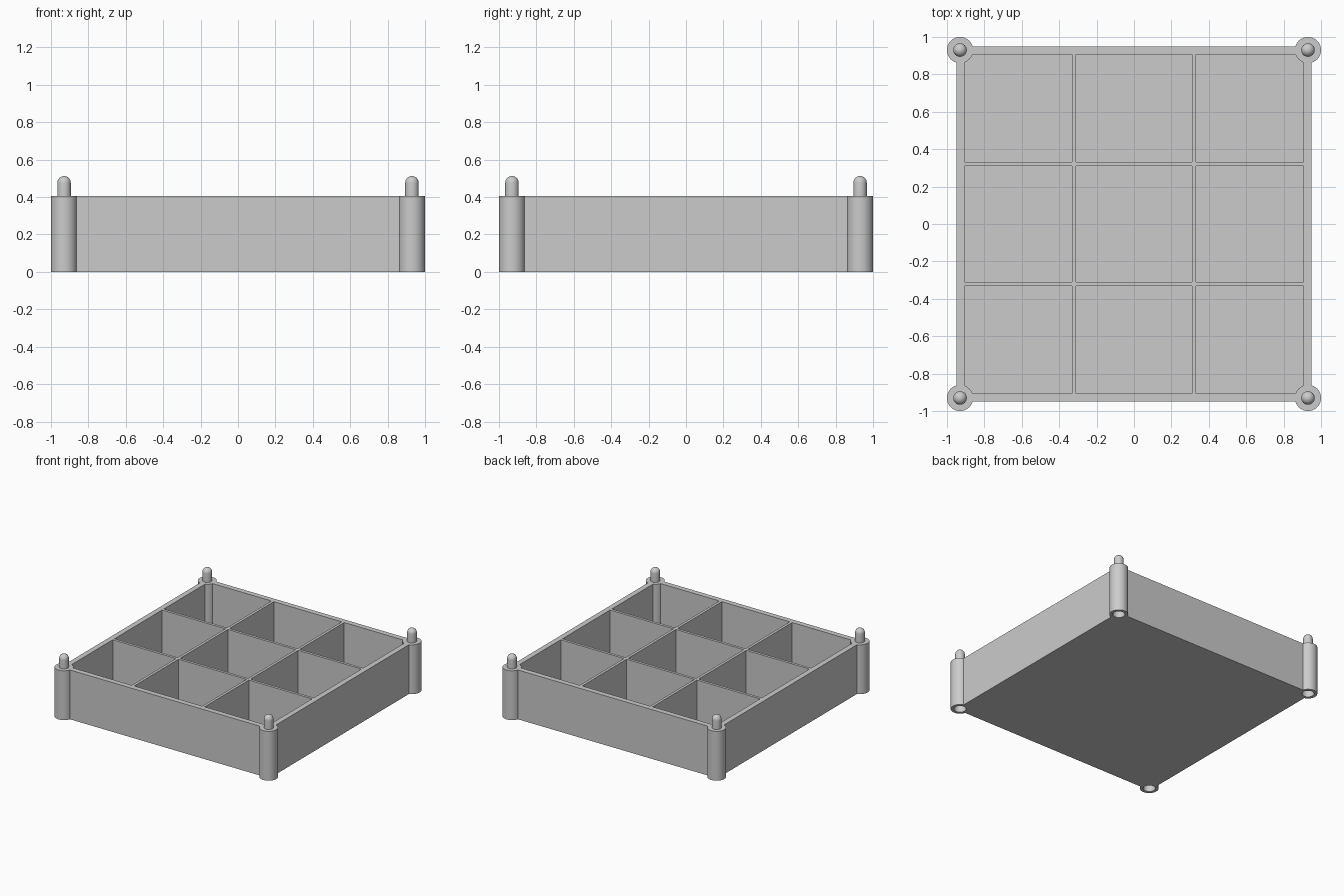
import bpy, bmesh, math
from mathutils import Matrix, Vector

cube = bpy.data.objects.get("Cube")
if cube:
    bpy.data.objects.remove(cube, do_unlink=True)

HEIGHT, FLOOR = 0.405, 0.04
OUTER, INNER = 0.95, 0.906
DIVIDER, HALF_DIVIDER = 0.32, 0.011
POST, POST_R, PIN_R, SOCKET_R = 0.93, 0.07, 0.036, 0.046
PIN_TOP, SOCKET_DEPTH = 0.512, 0.12

grey = bpy.data.materials.new("light grey plastic")
grey.use_nodes = True
grey.diffuse_color = (0.6, 0.6, 0.6, 1)
grey.node_tree.nodes["Principled BSDF"].inputs["Base Color"].default_value = (0.6, 0.6, 0.6, 1)


def make_object(name, bm):
    bmesh.ops.recalc_face_normals(bm, faces=bm.faces)
    mesh = bpy.data.meshes.new(name)
    bm.to_mesh(mesh)
    bm.free()
    mesh.materials.append(grey)
    obj = bpy.data.objects.new(name, mesh)
    bpy.context.collection.objects.link(obj)
    return obj


def add_box(bm, low, high):
    low, high = Vector(low), Vector(high)
    matrix = Matrix.Translation((low + high) / 2) @ Matrix.Diagonal((*(high - low), 1))
    bmesh.ops.create_cube(bm, size=1, matrix=matrix)


def cut(target, cutter):
    cutter.hide_render = True
    mod = target.modifiers.new(cutter.name, 'BOOLEAN')
    mod.operation = 'DIFFERENCE'
    mod.solver = 'EXACT'
    mod.object = cutter
    bpy.context.view_layer.objects.active = target
    bpy.ops.object.modifier_apply(modifier=mod.name)
    bpy.data.objects.remove(cutter, do_unlink=True)


# Tray block
bm = bmesh.new()
add_box(bm, (-OUTER, -OUTER, 0), (OUTER, OUTER, HEIGHT))
tray = make_object("divided_tray", bm)

# Nine compartments hollowed out, leaving walls, dividers and floor
spans = [(-INNER, -DIVIDER - HALF_DIVIDER),
         (-DIVIDER + HALF_DIVIDER, DIVIDER - HALF_DIVIDER),
         (DIVIDER + HALF_DIVIDER, INNER)]
bm = bmesh.new()
for x0, x1 in spans:
    for y0, y1 in spans:
        add_box(bm, (x0, y0, FLOOR), (x1, y1, 1))
cut(tray, make_object("compartment_cutter", bm))

# Corners cleared to receive the posts
corners = [(sx * POST, sy * POST) for sx in (-1, 1) for sy in (-1, 1)]
bm = bmesh.new()
for x, y in corners:
    bmesh.ops.create_cone(bm, cap_ends=True, segments=48, radius1=POST_R - 0.001,
                          radius2=POST_R - 0.001, depth=2,
                          matrix=Matrix.Translation((x, y, 0)))
cut(tray, make_object("corner_cutter", bm))


# Corner post: socket below, round-ended stacking pin above, turned as one profile
def post_mesh_object(name):
    profile = [(0, SOCKET_DEPTH), (SOCKET_R, SOCKET_DEPTH), (SOCKET_R, 0),
               (POST_R, 0), (POST_R, HEIGHT), (PIN_R, HEIGHT)]
    for i in range(9):
        a = i * math.pi / 16
        profile.append((PIN_R * math.cos(a), PIN_TOP - PIN_R + PIN_R * math.sin(a)))
    bm = bmesh.new()
    verts = [bm.verts.new((r, 0, z)) for r, z in profile]
    edges = [bm.edges.new(pair) for pair in zip(verts, verts[1:])]
    bmesh.ops.spin(bm, geom=verts + edges, cent=(0, 0, 0), axis=(0, 0, 1),
                   angle=2 * math.pi, steps=48, use_duplicate=False)
    bmesh.ops.remove_doubles(bm, verts=bm.verts, dist=0.0001)
    return make_object(name, bm)


for x, y in corners:
    side = "left" if x > 0 else "right"
    end = "front" if y < 0 else "back"
    post = post_mesh_object(f"{end}_{side}_post")
    post.location = (x, y, 0)
    bpy.ops.object.select_all(action='DESELECT')
    post.select_set(True)
    bpy.context.view_layer.objects.active = post
    bpy.ops.object.shade_smooth_by_angle(angle=math.radians(35))
